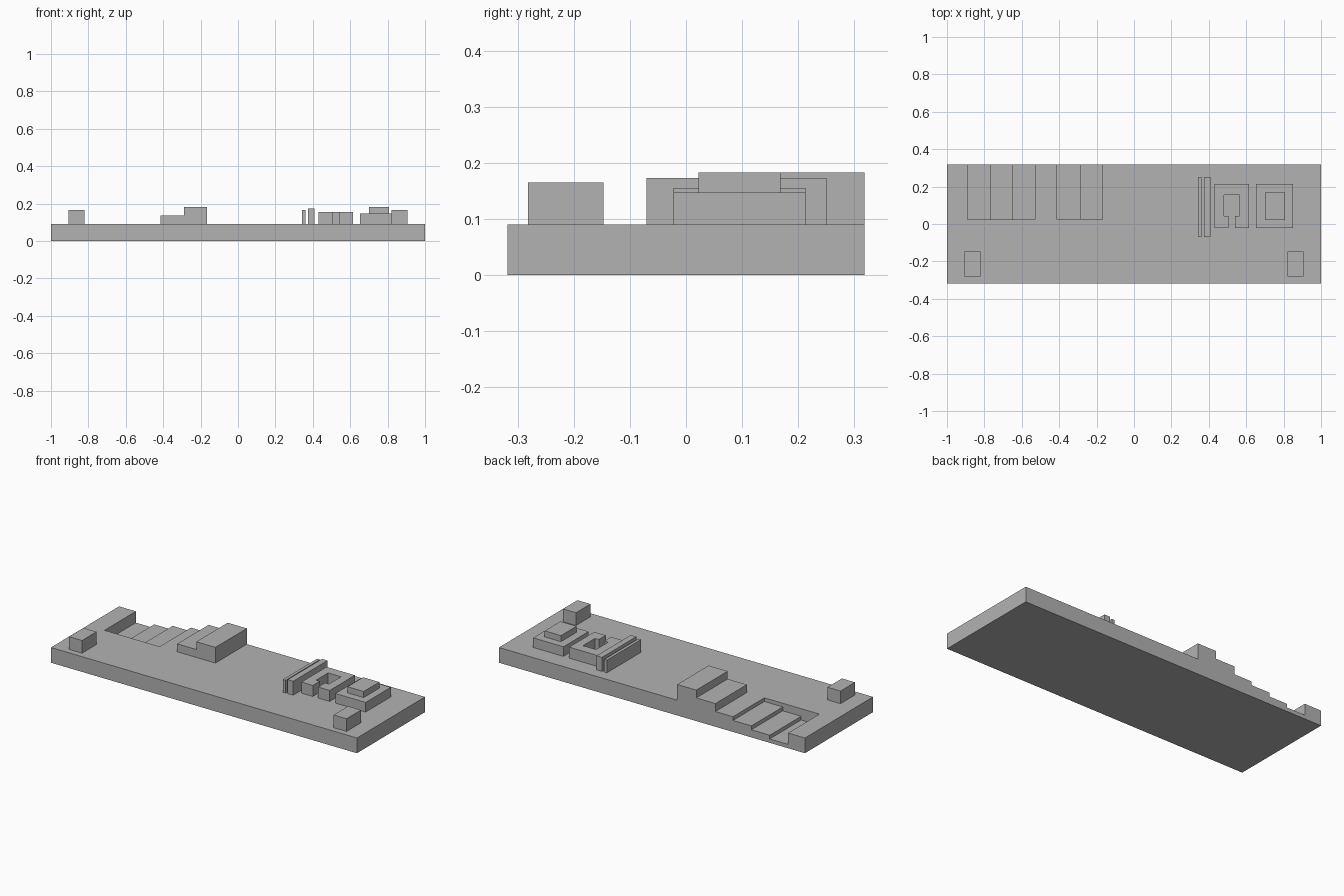
import bpy, bmesh, math
from mathutils import Vector

if "Cube" in bpy.data.objects:
    bpy.data.objects.remove(bpy.data.objects["Cube"], do_unlink=True)

stone = bpy.data.materials.new("plain_grey")
stone.use_nodes = True
grey = (0.45, 0.45, 0.45, 1)
stone.diffuse_color = grey
stone.node_tree.nodes["Principled BSDF"].inputs["Base Color"].default_value = grey

TOP = 0.09                      # height of the slab
BACK = 0.318                    # half depth of the slab
STAIR_FRONT = 0.025             # front edge of the staircase


def prism(name, points, depth):
    """Extrude a closed 3D outline along a vector."""
    bm = bmesh.new()
    face = bm.faces.new([bm.verts.new(p) for p in points])
    new = bmesh.ops.extrude_face_region(bm, geom=[face])["geom"]
    bmesh.ops.translate(bm, vec=Vector(depth),
                        verts=[v for v in new if isinstance(v, bmesh.types.BMVert)])
    bmesh.ops.recalc_face_normals(bm, faces=bm.faces)
    mesh = bpy.data.meshes.new(name)
    bm.to_mesh(mesh)
    bm.free()
    mesh.materials.append(stone)
    obj = bpy.data.objects.new(name, mesh)
    bpy.context.scene.collection.objects.link(obj)
    return obj


def upright(name, outline, z0, z1):
    return prism(name, [(x, y, z0) for x, y in outline], (0, 0, z1 - z0))


def box(name, x0, x1, y0, y1, z0, z1):
    return upright(name, [(x0, y0), (x1, y0), (x1, y1), (x0, y1)], z0, z1)


def combine(target, tool, operation):
    """Apply a boolean, drop the tool and merge coplanar faces."""
    mod = target.modifiers.new("combine", "BOOLEAN")
    mod.operation, mod.object, mod.solver = operation, tool, "EXACT"
    bpy.context.view_layer.update()
    result = target.evaluated_get(bpy.context.evaluated_depsgraph_get())
    mesh = bpy.data.meshes.new_from_object(result)
    target.modifiers.clear()
    target.data = mesh
    bpy.data.objects.remove(tool, do_unlink=True)
    bm = bmesh.new()
    bm.from_mesh(mesh)
    bmesh.ops.dissolve_limit(bm, angle_limit=math.radians(1),
                             verts=bm.verts, edges=bm.edges)
    bm.to_mesh(mesh)
    bm.free()


# Slab with sunken steps cut in from the back edge
slab = box("slab", -1, 1, -BACK, BACK, 0, TOP)
sunken = [(-0.89, 0.2), (-0.89, 0.023), (-0.77, 0.023), (-0.77, 0.045),
          (-0.65, 0.045), (-0.65, 0.068), (-0.53, 0.068), (-0.53, 0.2)]
cutter = prism("step_cutter", [(x, STAIR_FRONT, z) for x, z in sunken], (0, 0.4, 0))
combine(slab, cutter, "DIFFERENCE")

# Raised steps joined flush with the back edge
raised = [(-0.415, 0.05), (-0.415, 0.137), (-0.29, 0.137),
          (-0.29, 0.183), (-0.165, 0.183), (-0.165, 0.05)]
steps = prism("raised_steps", [(x, STAIR_FRONT, z) for x, z in raised],
              (0, BACK - STAIR_FRONT, 0))
combine(slab, steps, "UNION")

# Corner blocks at the front
for side, sign in (("left", 1), ("right", -1)):
    x0, x1 = sorted((sign * 0.822, sign * 0.907))
    box(side + "_corner_block", x0, x1, -0.282, -0.147, TOP, 0.165)

# Pair of long parallel walls
box("thin_wall", 0.342, 0.36, -0.07, 0.25, TOP, 0.165)
box("thick_wall", 0.374, 0.41, -0.07, 0.25, TOP, 0.173)

# Chamber with a narrow entrance passage
upright("chamber", [(0.43, -0.022), (0.505, -0.022), (0.505, 0.043), (0.48, 0.043),
                    (0.48, 0.155), (0.565, 0.155), (0.565, 0.043), (0.54, 0.043),
                    (0.54, -0.022), (0.615, -0.022), (0.615, 0.213), (0.43, 0.213)],
        TOP, 0.155)

# Two-tier platform
box("platform_base", 0.652, 0.85, -0.022, 0.213, TOP, 0.147)
box("platform_top", 0.7, 0.806, 0.022, 0.168, 0.147, 0.183)
